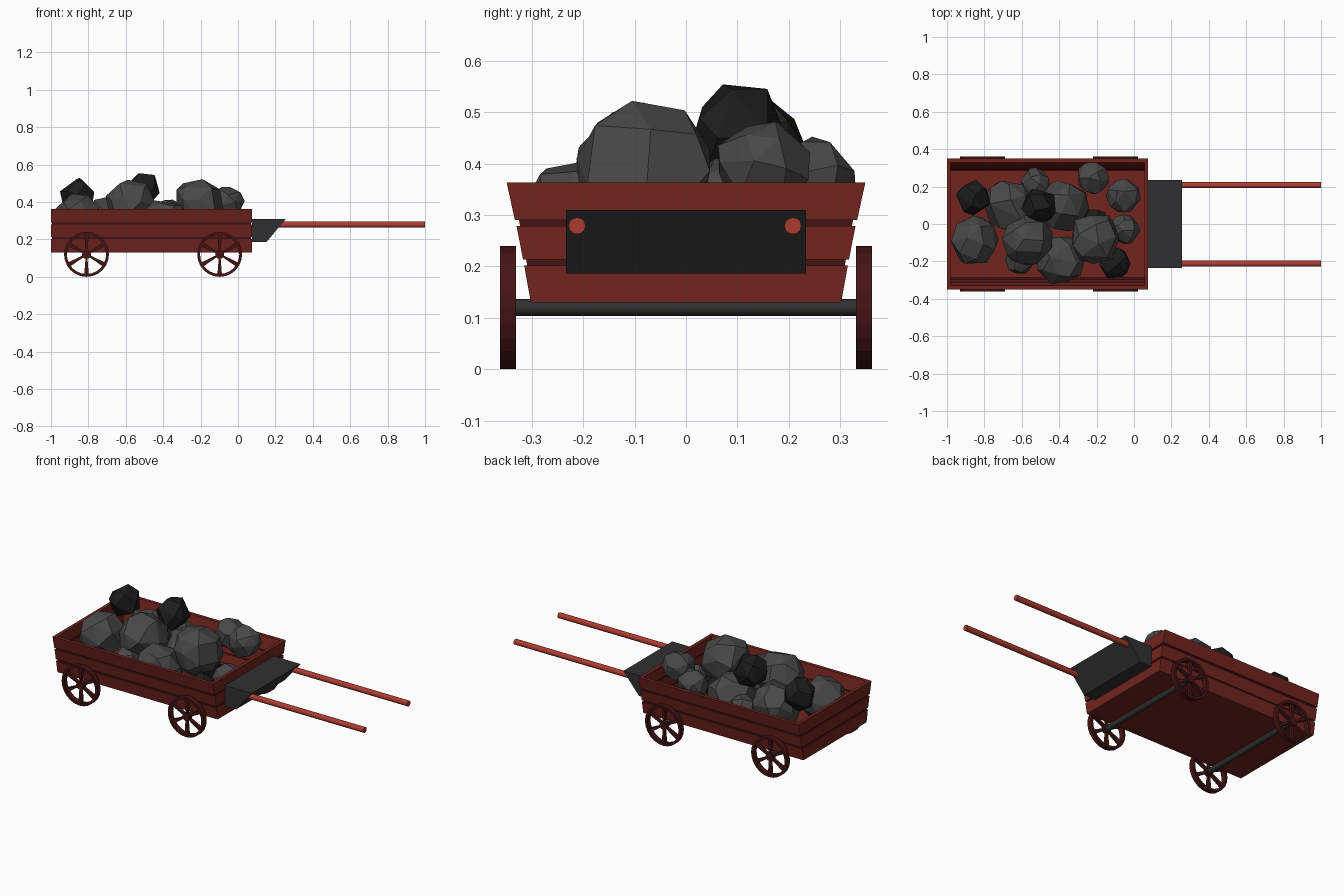
import bpy, bmesh, math, random
from mathutils import Vector, Matrix

if "Cube" in bpy.data.objects:
    bpy.data.objects.remove(bpy.data.objects["Cube"])

random.seed(4)


def mat(name, rgb):
    m = bpy.data.materials.new(name)
    m.diffuse_color = (*rgb, 1)
    m.use_nodes = True
    m.node_tree.nodes["Principled BSDF"].inputs["Base Color"].default_value = m.diffuse_color
    return m


RED = mat("red_wood", (0.17, 0.018, 0.013))
BRIGHT = mat("bright_red_wood", (0.42, 0.045, 0.03))
GROOVE = mat("groove_wood", (0.06, 0.007, 0.006))
WHEEL = mat("wheel_wood", (0.06, 0.007, 0.007))
IRON = mat("dark_iron", (0.03, 0.03, 0.032))
COAL = mat("grey_coal", (0.065, 0.065, 0.066))
BLACK = mat("black_coal", (0.012, 0.012, 0.012))


def finish(bm, name, material):
    bmesh.ops.recalc_face_normals(bm, faces=bm.faces)
    me = bpy.data.meshes.new(name)
    bm.to_mesh(me)
    bm.free()
    me.materials.append(material)
    ob = bpy.data.objects.new(name, me)
    bpy.context.collection.objects.link(ob)
    return ob


def prism(bm, points, offset):
    """Extrude a polygon of 3D points by an offset."""
    f = bm.faces.new([bm.verts.new(p) for p in points])
    new = bmesh.ops.extrude_face_region(bm, geom=[f])["geom"]
    bmesh.ops.translate(bm, vec=offset,
                        verts=[v for v in new if isinstance(v, bmesh.types.BMVert)])


def rod(name, a, b, r, material, sides=12):
    bm = bmesh.new()
    a, b = Vector(a), Vector(b)
    d = b - a
    m = Matrix.Translation((a + b) / 2) @ d.to_track_quat('Z', 'Y').to_matrix().to_4x4()
    bmesh.ops.create_cone(bm, cap_ends=True, segments=sides, radius1=r, radius2=r,
                          depth=d.length, matrix=m)
    ob = finish(bm, name, material)
    for p in ob.data.polygons:
        p.use_smooth = len(p.vertices) == 4
    ob.data.set_sharp_from_angle(angle=math.radians(40))
    return ob


X0, X1 = -1.0, 0.075


def wall_layer(name, z0, z1, w0, w1, t, inset, material):
    """One course of boards around the flared box."""
    bm = bmesh.new()
    x0, x1 = X0 + inset, X1 - inset
    for s in (1, -1):
        prism(bm, [(x0, s * w0, z0), (x0, s * w1, z1), (x0, s * (w1 - t), z1),
                   (x0, s * (w0 - t), z0)], (x1 - x0, 0, 0))
    for x in (x0, x1 - t):
        a, b = w0 - t, w1 - t
        prism(bm, [(x, -a, z0), (x, a, z0), (x, b, z1), (x, -b, z1)], (t, 0, 0))
    finish(bm, name, material)


# Box: three courses of boards with recessed grooves, plus a floor
wall_layer("lower_boards", 0.13, 0.202, 0.302, 0.315, 0.02, 0, RED)
wall_layer("lower_groove", 0.202, 0.213, 0.309, 0.311, 0.008, 0.006, GROOVE)
wall_layer("middle_boards", 0.213, 0.279, 0.317, 0.330, 0.02, 0, RED)
wall_layer("upper_groove", 0.279, 0.290, 0.323, 0.325, 0.008, 0.006, GROOVE)
wall_layer("upper_boards", 0.290, 0.363, 0.333, 0.349, 0.02, 0, RED)
bm = bmesh.new()
prism(bm, [(X0 + .01, -.295, .131), (X1 - .01, -.295, .131),
           (X1 - .01, .295, .131), (X0 + .01, .295, .131)], (0, 0, 0.02))
finish(bm, "floor", RED)

# Front bracket and pulling handles
bm = bmesh.new()
prism(bm, [(0.075, -.234, .31), (0.256, -.234, .31), (0.152, -.234, .186),
           (0.075, -.234, .186)], (0, 0.468, 0))
finish(bm, "handle_bracket", IRON)
for side, y in (("right", -0.212), ("left", 0.208)):
    rod(side + "_handle", (0.17, y, 0.279), (1.0, y, 0.279), 0.0165, BRIGHT)


# Wheels with rim, hub and six flared spokes
def wheel(name, x, s):
    bm = bmesh.new()
    R, r, hub, w, n = 0.12, 0.105, 0.024, 0.031, 24
    rings = []
    for i in range(n):
        a = 2 * math.pi * i / n
        rings.append([bm.verts.new((q * math.cos(a), y, q * math.sin(a)))
                      for q, y in ((R, -w / 2), (R, w / 2), (r, w / 2), (r, -w / 2))])
    for i in range(n):
        p, q = rings[i], rings[(i + 1) % n]
        for j in range(4):
            k = (j + 1) % 4
            bm.faces.new((p[j], p[k], q[k], q[j]))
    bmesh.ops.create_cone(bm, cap_ends=True, segments=12, radius1=hub, radius2=hub,
                          depth=w * 0.9, matrix=Matrix.Rotation(math.pi / 2, 4, 'X'))
    for i in range(6):
        a = math.pi / 2 + i * math.pi / 3
        u, v = Vector((math.cos(a), 0, math.sin(a))), Vector((-math.sin(a), 0, math.cos(a)))
        y = Vector((0, -0.009, 0))
        prism(bm, [u * 0.018 - v * 0.005 + y, u * 0.108 - v * 0.012 + y,
                   u * 0.108 + v * 0.012 + y, u * 0.018 + v * 0.005 + y], (0, 0.018, 0))
    ob = finish(bm, name, WHEEL)
    ob.location = (x, s * 0.3465, 0.12)


for label, x in (("rear", -0.81), ("front", -0.098)):
    rod(label + "_axle", (x, -0.34, 0.12), (x, 0.34, 0.12), 0.0165, IRON)
    wheel(label + "_right_wheel", x, -1)
    wheel(label + "_left_wheel", x, 1)


# Coal lumps: convex hulls of jittered points on a sphere
def lump(i, x, y, z, r, dark):
    bm = bmesh.new()
    n = 16 if dark else 24
    pts = []
    for k in range(n):
        h = 1 - 2 * (k + 0.5) / n
        a = k * 2.39996 + random.uniform(-0.3, 0.3)
        q = math.sqrt(1 - h * h)
        pts.append(Vector((q * math.cos(a), q * math.sin(a), h)) * random.uniform(0.98, 1.07))
    for p in pts:
        bm.verts.new(p * r)
    bmesh.ops.convex_hull(bm, input=bm.verts[:])
    bmesh.ops.dissolve_limit(bm, angle_limit=math.radians(12), verts=bm.verts, edges=bm.edges)
    bmesh.ops.rotate(bm, verts=bm.verts, cent=(0, 0, 0),
                     matrix=Matrix.Rotation(random.uniform(0, 6), 3, (1, random.random(), 1)))
    ob = finish(bm, f"coal_lump_{i}", BLACK if dark else COAL)
    ob.location = (x, y, z)


LUMPS = [
    (-.855, -.09, .32, .13, 0), (-.86, .14, .435, .095, 1), (-.67, .10, .30, .14, 0),
    (-.57, -.09, .385, .137, 0), (-.505, .10, .465, .097, 1), (-.38, .10, .28, .14, 0),
    (-.39, -.195, .285, .132, 0), (-.21, -.08, .39, .137, 0), (-.22, .245, .365, .088, 0),
    (-.06, .15, .395, .092, 0), (-.10, -.21, .25, .085, 1), (-.05, -.03, .25, .08, 0),
    (-.61, -.19, .27, .08, 0), (-.53, .22, .29, .08, 0), (-.21, 0, .25, .085, 1),
]
for i, l in enumerate(LUMPS, 1):
    lump(i, *l)
